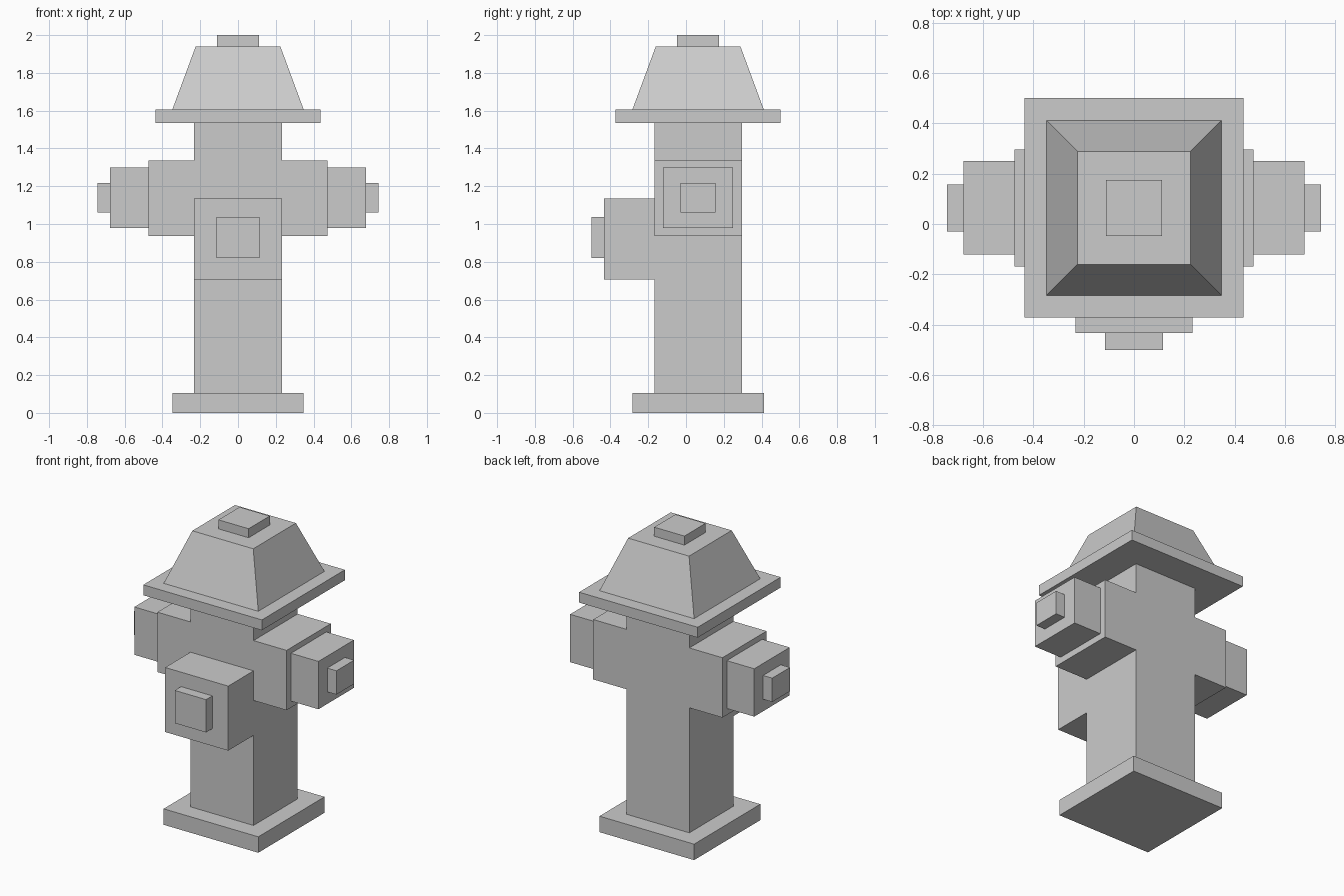
import bpy
import bmesh

if "Cube" in bpy.data.objects:
    bpy.data.objects.remove(bpy.data.objects["Cube"])

CY = 0.064  # the column sits slightly behind the origin


def finish(name, bm):
    bmesh.ops.recalc_face_normals(bm, faces=bm.faces)
    mesh = bpy.data.meshes.new(name)
    bm.to_mesh(mesh)
    bm.free()
    obj = bpy.data.objects.new(name, mesh)
    bpy.context.collection.objects.link(obj)
    return obj


def box(name, x, y, z, taper=1.0):
    """Box between (min, max) pairs; taper scales the top face."""
    bm = bmesh.new()
    bmesh.ops.create_cube(bm, size=1)
    for v in bm.verts:
        k = taper if v.co.z > 0 else 1.0
        v.co = [(a + b) / 2 + c * (b - a) * s
                for (a, b), c, s in zip((x, y, z), v.co, (k, k, 1))]
    return finish(name, bm)


def slab(name, half, z, taper=1.0):
    """Square block centred on the column."""
    return box(name, (-half, half), (CY - half, CY + half), z, taper)


# Column with side arms: one cross-shaped profile extruded front to back
W = 0.232
right = [(W, 0.106), (W, 0.937), (0.475, 0.937), (0.475, 1.335), (W, 1.335), (W, 1.536)]
outline = right + [(-x, z) for x, z in reversed(right)]
bm = bmesh.new()
face = bm.faces.new([bm.verts.new((x, CY - W, z)) for x, z in outline])
ext = bmesh.ops.extrude_face_region(bm, geom=[face], use_keep_orig=True)
bmesh.ops.translate(bm, vec=(0, 2 * W, 0),
                    verts=[g for g in ext["geom"] if isinstance(g, bmesh.types.BMVert)])
finish("column", bm)

# Foot, brim, tapered bonnet and top nut
slab("base_plate", 0.348, (0, 0.106))
slab("bonnet_brim", 0.436, (1.536, 1.605))
slab("bonnet", 0.348, (1.605, 1.94), taper=0.644)
slab("top_nut", 0.111, (1.94, 2.0))

# Side outlets with their nuts
for side, s in (("left", -1), ("right", 1)):
    for part, x0, x1, hy, z in (("outlet_cap", 0.475, 0.677, 0.186, (0.98, 1.298)),
                                ("outlet_nut", 0.677, 0.744, 0.093, (1.06, 1.218))):
        box(f"{side}_{part}", sorted((s * x0, s * x1)), (CY - hy, CY + hy), z)

# Front outlet with its nut
box("front_outlet", (-W, W), (-0.434, CY - W), (0.705, 1.134))
box("front_outlet_nut", (-0.115, 0.115), (-0.5, -0.434), (0.82, 1.038))
